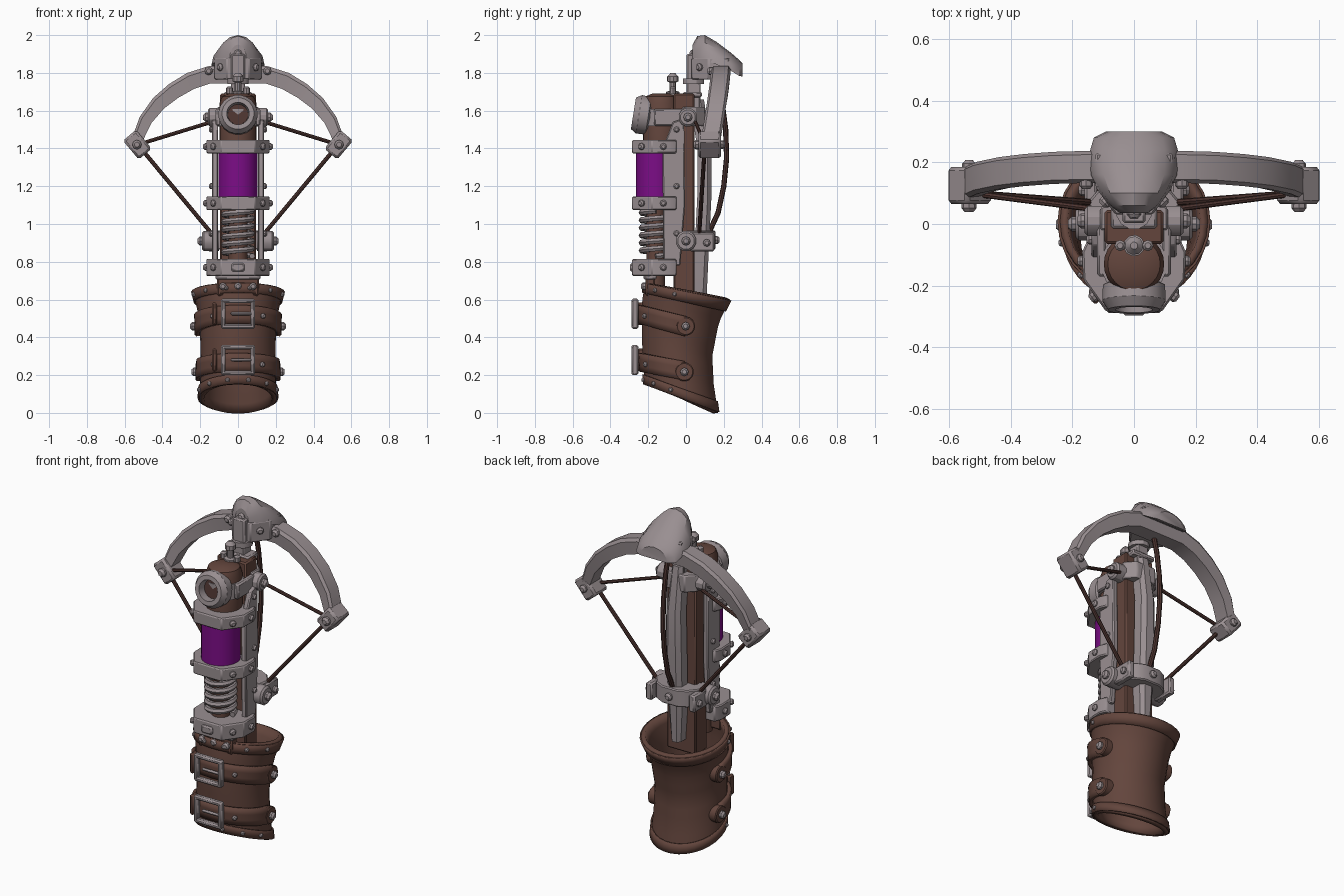
import bpy, bmesh, math
from mathutils import Vector, Matrix

if "Cube" in bpy.data.objects:
    bpy.data.objects.remove(bpy.data.objects["Cube"], do_unlink=True)


def material(name, rgb):
    m = bpy.data.materials.new(name)
    m.use_nodes = True
    m.diffuse_color = (*rgb, 1)
    m.node_tree.nodes["Principled BSDF"].inputs["Base Color"].default_value = (*rgb, 1)
    return m


METAL = material("grey metal", (0.32, 0.275, 0.285))
LEATHER = material("brown leather", (0.125, 0.06, 0.046))
DARK = material("dark cord", (0.075, 0.035, 0.03))
PURPLE = material("purple glass", (0.2, 0.004, 0.24))
parts = []


def finish(name, bm, mat, bevel=0, solid=None):
    mesh = bpy.data.meshes.new(name)
    bm.to_mesh(mesh)
    bm.free()
    ob = bpy.data.objects.new(name, mesh)
    bpy.context.collection.objects.link(ob)
    mesh.materials.append(mat)
    if solid:
        mod = ob.modifiers.new("thickness", "SOLIDIFY")
        mod.thickness, mod.offset = solid
    if bevel:
        mod = ob.modifiers.new("bevel", "BEVEL")
        mod.width, mod.segments = bevel, 1
    parts.append(ob)
    return ob


def loft(name, rings, mat, cap=True, closed=True, **kw):
    """Skin a list of point rings."""
    bm = bmesh.new()
    vs = [[bm.verts.new(p) for p in r] for r in rings]
    n = len(vs[0])
    for a, b in zip(vs, vs[1:]):
        for j in range(n if closed else n - 1):
            k = (j + 1) % n
            bm.faces.new((a[j], a[k], b[k], b[j]))
    if cap:
        bm.faces.new(vs[0])
        bm.faces.new(vs[-1])
        bmesh.ops.recalc_face_normals(bm, faces=bm.faces)
    return finish(name, bm, mat, **kw)


def box(name, loc, size, mat, rot=0, bevel=0.008):
    bm = bmesh.new()
    bmesh.ops.create_cube(bm, size=1)
    bm.transform(Matrix.Translation(loc) @ Matrix.Rotation(rot, 4, "Y") @ Matrix.Diagonal((*size, 1)))
    return finish(name, bm, mat, bevel)


def turned(name, origin, axis, profile, mat, sides=20):
    """Lathe (distance, radius) pairs along an axis."""
    d = Vector(axis).normalized()
    u = d.orthogonal().normalized()
    v = d.cross(u)
    angles = [math.tau * i / sides for i in range(sides)]
    rings = [[Vector(origin) + d * h + r * (u * math.cos(a) + v * math.sin(a)) for a in angles]
             for h, r in profile]
    return loft(name, rings, mat)


def bolt(name, loc, axis, r=0.02):
    turned(name, loc, axis, [(-r, r), (r * 0.5, r), (r, r * 0.55)], METAL, 8)


def tube(name, pts, r, mat, ref, sides=8):
    """Sweep a round section along a path."""
    pts = [Vector(p) for p in pts]
    rings = []
    for i, p in enumerate(pts):
        t = (pts[min(i + 1, len(pts) - 1)] - pts[max(i - 1, 0)]).normalized()
        u = t.cross(Vector(ref)).normalized()
        v = t.cross(u)
        rings.append([p + r * (u * math.cos(math.tau * k / sides) + v * math.sin(math.tau * k / sides))
                      for k in range(sides)])
    return loft(name, rings, mat)


def prism(name, half, z0, z1, mat):
    """Extrude a left-right symmetric plan upward."""
    plan = half + [(-x, y) for x, y in reversed(half)]
    return loft(name, [[(x, y, z) for x, y in plan] for z in (z0, z1)], mat, bevel=0.006)


# Leather cuff: rows of (height fraction, front y, back y, half width)
CUFF = [(0, -0.22, 0.17, 0.205), (0.25, -0.23, 0.148, 0.2), (0.5, -0.235, 0.14, 0.198),
        (0.8, -0.235, 0.175, 0.212), (1, -0.218, 0.235, 0.24)]


def cuff_point(t, deg, off=0):
    for a, b in zip(CUFF, CUFF[1:]):
        if t <= b[0]:
            break
    k = (t - a[0]) / (b[0] - a[0])
    yf, yb, w = (a[i] + (b[i] - a[i]) * k for i in (1, 2, 3))
    c, s = math.cos(math.radians(deg)), math.sin(math.radians(deg))
    back = (s + 1) / 2
    z = (0.15 + 0.54 * t) * (1 - back) + 0.6 * t * back
    return Vector(((w + off) * c, (yf + yb) / 2 + ((yb - yf) / 2 + off) * s, z))


def cuff_band(name, t0, t1, steps, off, degs, thick, mat=LEATHER, closed=True, lift=0):
    rows = [t0 + (t1 - t0) * i / steps for i in range(steps + 1)]
    rings = [[cuff_point(t + lift * (1 + math.sin(math.radians(d))), d, off) for d in degs] for t in rows]
    loft(name, rings, mat, cap=False, closed=closed, solid=thick)


full = range(0, 360, 12)
cuff_band("cuff", 0, 1, 12, 0, full, (0.025, -1))
cuff_band("cuff_bottom_trim", 0.005, 0.1, 2, 0.001, full, (0.008, 1))
cuff_band("cuff_top_trim", 0.9, 0.995, 2, 0.001, full, (0.008, 1))
for deg in range(-165, 0, 30):
    for t in (0.05, 0.95):
        p = cuff_point(t, deg, 0.008)
        bolt("cuff_rivet", p, (p.x, p.y + 0.03, 0), 0.012)

# Belts with buckles
for label, t, z, lift in (("upper", 0.69, 0.525, 0), ("lower", 0.22, 0.28, 0.05)):
    cuff_band(label + "_strap", t - 0.09, t + 0.09, 3, 0.002, range(-190, 11, 8), (0.02, 1),
              closed=False, lift=lift)
    for deg in (10, 170):
        p = cuff_point(t + lift, deg, 0)
        n = (math.copysign(1, p.x), 0, 0)
        turned(label + "_strap_end", p, n, [(-0.02, 0.05), (0.022, 0.05), (0.027, 0.044)], LEATHER)
        bolt(label + "_strap_rivet", p + Vector(n) * 0.028, n, 0.022)
    for s in (-1, 1):
        box(label + "_buckle_side", (0.078 * s, -0.27, z), (0.025, 0.035, 0.16), METAL)
        box(label + "_buckle_bar", (0, -0.272, z + 0.068 * s), (0.18, 0.032, 0.025), METAL)
        p = cuff_point(t, -90 + 35 * s, 0.022)
        bolt(label + "_strap_stud", p, (p.x, p.y, 0), 0.014)
    box(label + "_buckle_prong", (0.02, -0.277, z), (0.12, 0.02, 0.018), METAL)
    box(label + "_belt_loop", (-0.125, -0.232, z), (0.025, 0.05, 0.12), LEATHER)

# Front tab joining cuff and frame
box("front_tab", (0, -0.19, 0.67), (0.22, 0.05, 0.1), LEATHER)
box("tab_plate", (0, -0.19, 0.72), (0.24, 0.07, 0.03), METAL)
for x in (-0.08, 0, 0.08):
    bolt("tab_rivet", (x, -0.218, 0.67), (0, -1, 0), 0.02)

# Wooden stock and back rail
box("stock", (0, -0.01, 1.12), (0.19, 0.11, 1.14), LEATHER)
rail = [(0.075, 0.63, 0.03), (0.085, 0.85, 0.045), (0.1, 1.15, 0.05), (0.1, 1.4, 0.045), (0.06, 1.66, 0.035)]
loft("back_rail", [[(-w, y - 0.04, z), (w, y - 0.04, z), (w, y + 0.015, z), (w * 0.5, y + 0.035, z),
                    (-w * 0.5, y + 0.035, z), (-w, y + 0.015, z)] for y, z, w in rail], METAL)

# Canister, spring and faceted clamp bands
UP = (0, 0, 1)
turned("glass_canister", (0, -0.16, 1.1), UP, [(0, 0.105), (0.3, 0.105)], PURPLE, 28)
turned("spring_rod", (0, -0.16, 0.6), UP, [(0, 0.05), (0.52, 0.05)], LEATHER, 16)
coil = [(0.075 * math.cos(i * math.tau / 16), -0.16 + 0.075 * math.sin(i * math.tau / 16), 0.83 + i * 0.0025)
        for i in range(97)]
tube("spring", coil, 0.016, METAL, UP, 6)
for label, z, h in (("lower", 0.77, 0.045), ("middle", 1.11, 0.036), ("upper", 1.41, 0.036)):
    prism(label + "_band", [(0.15, -0.05), (0.168, -0.09), (0.165, -0.18), (0.09, -0.285)],
          z - h, z + h, METAL)
    for s in (-1, 1):
        bolt(label + "_band_bolt", (0.128 * s, -0.233, z), (0.8 * s, -0.6, 0), 0.018)
        bolt(label + "_band_side_bolt", (0.166 * s, -0.12, z), (s, 0, 0), 0.018)
box("lower_band_latch", (0, -0.285, 0.77), (0.07, 0.025, 0.045), METAL)

# Side frames, pivots and strings
side = [(-0.12, 0.78), (-0.125, 1.4), (-0.07, 1.54), (-0.01, 1.56), (-0.005, 1.1), (-0.03, 0.78)]
for s in (-1, 1):
    loft("side_frame", [[(s * x, y, z) for y, z in side] for x in (0.105, 0.138)], METAL, bevel=0.006)
    for z in (0.95, 1.2, 1.5):
        bolt("frame_rivet", (0.138 * s, -0.05, z), (s, 0, 0), 0.016)
    turned("lower_pivot", (0.1 * s, 0, 0.91), (s, 0, 0), [(0, 0.055), (0.08, 0.055), (0.09, 0.045)], METAL, 12)
    bolt("lower_pivot_bolt", (0.19 * s, 0, 0.91), (s, 0, 0), 0.024)
    box("lower_side_plate", (0.14 * s, 0.085, 0.905), (0.04, 0.13, 0.1), METAL)
    bolt("lower_plate_bolt", (0.16 * s, 0.11, 0.9), (s, 0, 0), 0.02)
    turned("upper_pivot", (0.08 * s, 0.01, 1.565), (s, 0, 0), [(0, 0.05), (0.07, 0.05), (0.08, 0.04)], METAL, 12)
    bolt("upper_pivot_bolt", (0.16 * s, 0.01, 1.565), (s, 0, 0), 0.024)
    box("upper_arm", (0.105 * s, -0.07, 1.565), (0.03, 0.2, 0.09), METAL)
    tip = (0.53 * s, 0.1, 1.42)
    tube("upper_string", [tip, (0.14 * s, 0.05, 1.54)], 0.01, DARK, (0, 1, 0))
    tube("lower_string", [tip, (0.14 * s, 0.07, 0.95)], 0.011, DARK, (0, 1, 0))
prism("lower_clamp", [(0.14, 0), (0.15, 0.07), (0.1, 0.13), (0.05, 0.155)], 0.865, 0.965, METAL)
bolt("clamp_back_bolt", (0, 0.155, 0.915), (0, 1, 0), 0.022)
prism("upper_clamp", [(0.11, -0.02), (0.11, 0.05), (0.06, 0.1)], 1.52, 1.62, METAL)
cable = [(0.16, 1.78), (0.19, 1.65), (0.21, 1.5), (0.215, 1.35), (0.2, 1.2), (0.17, 1.06), (0.11, 0.93)]
tube("back_cable", [(0, y, z) for y, z in cable], 0.014, DARK, (1, 0, 0))

# Head housing with round front port and valve
turned("head_housing", (0, -0.13, 1.44), UP, [(0, 0.098), (0.2, 0.098), (0.235, 0.085), (0.25, 0.05)], LEATHER, 24)
turned("head_collar", (0, -0.13, 1.52), UP, [(0, 0.106), (0.09, 0.106)], METAL, 24)
turned("front_port", (0, -0.15, 1.565), (0, -1, 0.16),
       [(0, 0.085), (0.04, 0.085), (0.05, 0.102), (0.1, 0.104), (0.13, 0.085), (0.13, 0.06), (0.08, 0.055)],
       METAL, 20)
turned("port_core", (0, -0.22, 1.577), (0, -1, 0.16), [(0, 0.054), (0.016, 0.054)], DARK, 20)
turned("valve", (0, -0.07, 1.64), UP, [(0, 0.035), (0.06, 0.035), (0.065, 0.018), (0.11, 0.018), (0.115, 0.03),
                                       (0.14, 0.03), (0.16, 0.012)], METAL, 10)
for s in (-1, 1):
    bolt("valve_nut", (0.045 * s, -0.07, 1.71), UP, 0.018)

# Neck carrying the bow
box("neck", (0, 0.04, 1.75), (0.075, 0.075, 0.3), METAL)
box("neck_collar", (0, 0.035, 1.685), (0.15, 0.1, 0.03), METAL)
turned("neck_ring", (0, 0.04, 1.74), UP, [(0, 0.058), (0.03, 0.058)], METAL, 12)
prism("bow_yoke", [(0.06, 0.03), (0.125, 0.12), (0.125, 0.23)], 1.765, 1.88, METAL)
bolt("yoke_bolt", (0, 0.04, 1.9), (0, -1, 0.2), 0.022)

# Bow limbs: (x, y, z, half thickness), with end blocks
limb = [(0, 0.185, 1.79, 0.045), (0.15, 0.185, 1.79, 0.046), (0.25, 0.182, 1.758, 0.046),
        (0.34, 0.175, 1.705, 0.044), (0.42, 0.165, 1.64, 0.04), (0.49, 0.15, 1.55, 0.035), (0.54, 0.13, 1.43, 0.028)]
for s in (-1, 1):
    rings = []
    for i, (x, y, z, h) in enumerate(limb):
        a, b = limb[max(i - 1, 0)], limb[min(i + 1, len(limb) - 1)]
        n = Vector((a[2] - b[2], 0, b[0] - a[0])).normalized()
        rings.append([Vector((s * (x + n.x * h * k), y + d, z + n.z * h * k))
                      for k, d in ((1, -0.04), (1, 0.04), (0.6, 0.052), (-1, 0.045), (-1, -0.045), (0.6, -0.052))])
    loft("bow_limb", rings, METAL)
    box("bow_tip_block", (0.533 * s, 0.125, 1.42), (0.13, 0.12, 0.09), METAL, -s * math.radians(50), 0.012)
    bolt("bow_tip_bolt", (0.535 * s, 0.064, 1.42), (0, -1, 0), 0.025)
    bolt("bow_tip_back_bolt", (0.535 * s, 0.185, 1.42), (0, 1, 0), 0.022)
    bolt("yoke_side_bolt", (0.155 * s, 0.135, 1.81), (0, -1, 0), 0.022)
    bolt("yoke_front_bolt", (0.09 * s, 0.075, 1.83), (0.7 * s, -0.7, 0), 0.02)

# Curved hood over the bow centre: (y, half width, top, side height)
hood = [(0.035, 0.045, 1.95, 1.87), (0.06, 0.08, 1.995, 1.87), (0.1, 0.11, 2.0, 1.865), (0.16, 0.14, 1.965, 1.845),
        (0.24, 0.142, 1.905, 1.81), (0.28, 0.13, 1.87, 1.785), (0.3, 0.09, 1.85, 1.78)]
loft("bow_hood", [[(w * math.cos(math.pi * i / 8), y, side_z + (top - side_z) * math.sin(math.pi * i / 8))
                   for i in range(9)] for y, w, top, side_z in hood], METAL)

# Smooth rounded surfaces, keep hard edges
bpy.ops.object.select_all(action="DESELECT")
for ob in parts:
    ob.select_set(True)
bpy.context.view_layer.objects.active = parts[0]
bpy.ops.object.shade_smooth_by_angle(angle=math.radians(30))
